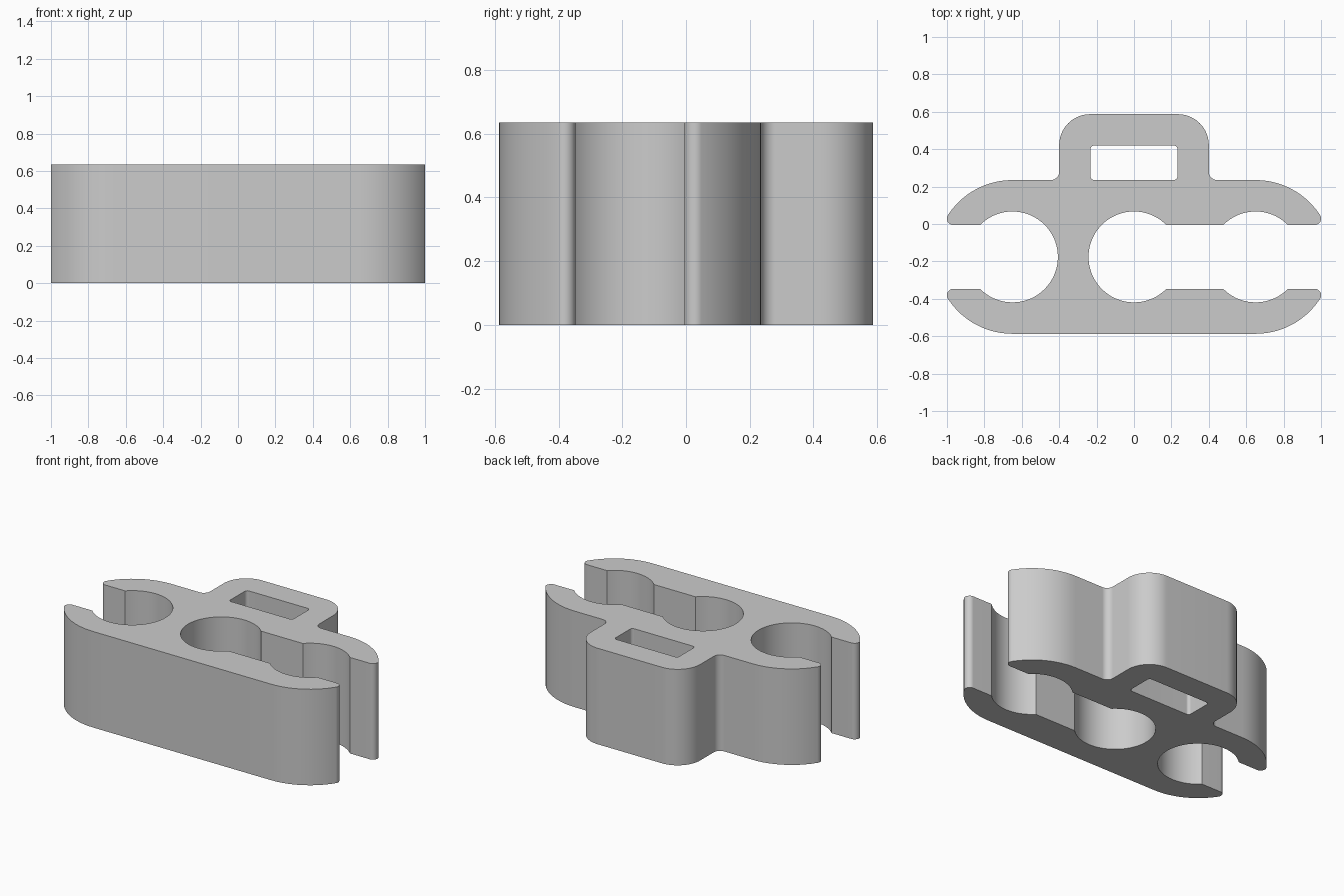
import bpy, bmesh
from math import radians, degrees, sin, cos, asin, atan2, sqrt

cube = bpy.data.objects.get("Cube")
if cube:
    bpy.data.objects.remove(cube, do_unlink=True)

HEIGHT = 0.635
MID_Y = -0.176       # centre line of the bores
BORE_X = 0.65        # spacing of the bores
BORE_R = 0.243
SLOT = 0.171         # half width of the slots
BODY_R = 0.411       # outer rounding, concentric with the bores
TIP_R = 0.034


def arc(cx, cy, r, start, end):
    n = max(4, round(abs(end - start) / 5))
    angles = [radians(start + (end - start) * i / n) for i in range(n + 1)]
    return [(cx + r * cos(a), cy + r * sin(a)) for a in angles]


def flip_x(points):
    return [(-x, y) for x, y in reversed(points)]


def flip_mid(points):
    return [(x, 2 * MID_Y - y) for x, y in reversed(points)]


# Arm end: large shoulder curve blending into a small round tip
rise = SLOT + TIP_R
run = sqrt((BODY_R - TIP_R) ** 2 - rise ** 2)
blend = degrees(atan2(rise, run))
arm = arc(BORE_X, MID_Y, BODY_R, 90, blend)
arm += arc(BORE_X + run, MID_Y + rise, TIP_R, blend, -90)[1:]

# Bores opening into the slots
mouth = degrees(asin(SLOT / BORE_R))
side_relief = arc(BORE_X, MID_Y, BORE_R, mouth, 180 - mouth)
centre_bore = arc(0, MID_Y, BORE_R, mouth, 360 - mouth)
left_bore = arc(-BORE_X, MID_Y, BORE_R, mouth - 180, 180 - mouth)

# Strap loop on the back
shoulder = MID_Y + BODY_R
loop_half = arc(0.235, 0.422, 0.165, 90, 0) + arc(0.445, shoulder + 0.045, 0.045, 180, 270)

outline = (loop_half + arm + side_relief + centre_bore + flip_mid(side_relief)
           + flip_mid(arm) + flip_x(flip_mid(arm)) + left_bore
           + flip_x(arm) + flip_x(loop_half))

corner = arc(0.212, 0.4, 0.02, 90, 0)
lower = [(x, 0.655 - y) for x, y in reversed(corner)]
window = corner + lower + flip_x(lower) + flip_x(corner)

# Fill the profile and extrude it
bm = bmesh.new()
for points in (outline, window):
    verts = [bm.verts.new((x, y, 0)) for x, y in points]
    for i, v in enumerate(verts):
        bm.edges.new((v, verts[i - 1]))
bmesh.ops.triangle_fill(bm, use_beauty=True, edges=bm.edges[:])
result = bmesh.ops.extrude_face_region(bm, geom=bm.faces[:], use_keep_orig=True)
top = [g for g in result["geom"] if isinstance(g, bmesh.types.BMVert)]
bmesh.ops.translate(bm, verts=top, vec=(0, 0, HEIGHT))
bmesh.ops.recalc_face_normals(bm, faces=bm.faces[:])

mesh = bpy.data.meshes.new("clip_body")
bm.to_mesh(mesh)
bm.free()
body = bpy.data.objects.new("clip_body", mesh)
bpy.context.collection.objects.link(body)

grey = bpy.data.materials.new("light_grey")
grey.use_nodes = True
colour = (0.6, 0.6, 0.6, 1)
grey.diffuse_color = colour
grey.node_tree.nodes["Principled BSDF"].inputs["Base Color"].default_value = colour
mesh.materials.append(grey)

bpy.ops.object.select_all(action="DESELECT")
body.select_set(True)
bpy.context.view_layer.objects.active = body
bpy.ops.object.shade_smooth_by_angle(angle=radians(30))
